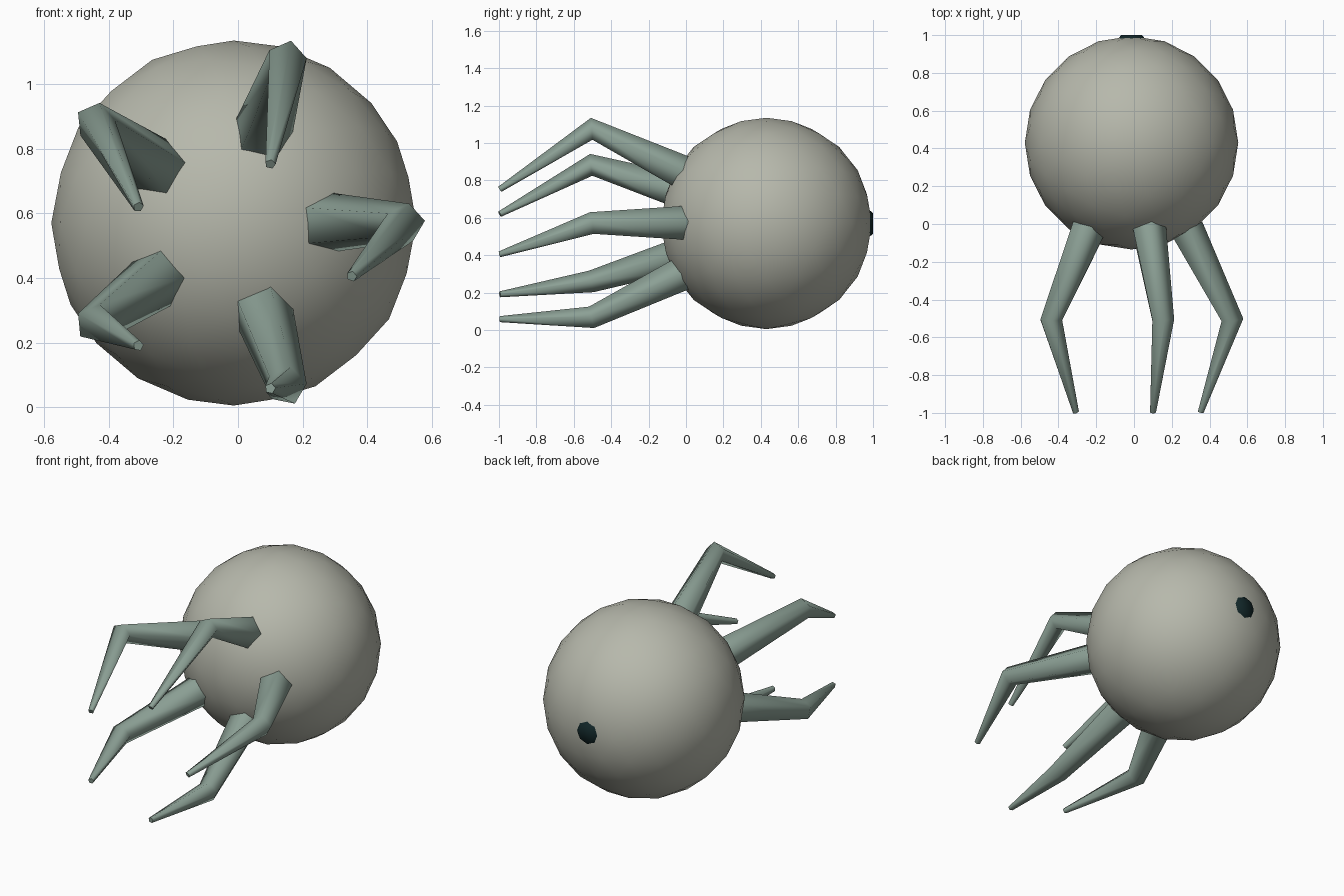
import bpy
import bmesh
from math import cos, sin, tau, radians
from mathutils import Vector

cube = bpy.data.objects.get("Cube")
if cube:
    bpy.data.objects.remove(cube, do_unlink=True)


def material(name, rgb):
    mat = bpy.data.materials.new(name)
    mat.use_nodes = True
    mat.diffuse_color = (*rgb, 1)
    mat.node_tree.nodes["Principled BSDF"].inputs["Base Color"].default_value = (*rgb, 1)
    return mat


pale_grey = material("pale_grey", (0.47, 0.48, 0.41))
sage_green = material("sage_green", (0.26, 0.35, 0.30))
dark_teal = material("dark_teal", (0.006, 0.02, 0.022))

CENTRE_X, CENTRE_Z = -0.013, 0.57


def finish(obj, name, mat, angle):
    obj.name = name
    obj.data.materials.append(mat)
    bpy.ops.object.select_all(action="DESELECT")
    obj.select_set(True)
    bpy.context.view_layer.objects.active = obj
    bpy.ops.object.shade_smooth_by_angle(angle=radians(angle))


# Round body
bpy.ops.mesh.primitive_ico_sphere_add(
    subdivisions=3, radius=0.565, location=(CENTRE_X, 0.43, CENTRE_Z))
finish(bpy.context.object, "body", pale_grey, 60)

# Dark spot at the back
bpy.ops.mesh.primitive_cone_add(
    vertices=8, radius1=0.085, radius2=0.055, depth=0.035,
    location=(CENTRE_X, 0.9825, CENTRE_Z), rotation=(radians(-90), 0, 0))
finish(bpy.context.object, "back_spot", dark_teal, 60)


def ring(bm, centre, direction, outward, radius, sides=5, twist=0.1):
    """Polygon across a direction, with one corner turned outward."""
    d = direction.normalized()
    u = (outward - d * outward.dot(d)).normalized()
    v = d.cross(u)
    return [bm.verts.new(centre + radius * (u * cos(t) + v * sin(t)))
            for t in (tau * k / sides + twist for k in range(sides))]


def leg(name, angle):
    outward = Vector((cos(angle), 0, sin(angle)))

    def joint(reach, y, z):
        return Vector((CENTRE_X, y, z)) + outward * reach

    base = joint(0.29, -0.03, CENTRE_Z)
    knee = joint(0.53, -0.505, CENTRE_Z)
    tip = joint(0.365, -0.995, 0.405)
    upper, lower = (knee - base).normalized(), (tip - knee).normalized()
    bm = bmesh.new()
    rings = [ring(bm, base, upper, outward, 0.095),
             ring(bm, knee, upper + lower, outward, 0.062),
             ring(bm, tip, lower, outward, 0.017)]
    for a, b in zip(rings, rings[1:]):
        for k in range(len(a)):
            n = (k + 1) % len(a)
            bm.faces.new((a[k], a[n], b[n], b[k]))
    bm.faces.new(rings[0])
    bm.faces.new(rings[-1])
    bmesh.ops.recalc_face_normals(bm, faces=bm.faces)
    mesh = bpy.data.meshes.new(name)
    bm.to_mesh(mesh)
    bm.free()
    obj = bpy.data.objects.new(name, mesh)
    bpy.context.collection.objects.link(obj)
    finish(obj, name, sage_green, 78)


# Five bent legs in a ring around the front
names = ["left_leg", "top_leg", "upper_right_leg", "lower_right_leg", "bottom_leg"]
for i, leg_name in enumerate(names):
    leg(leg_name, tau * i / len(names))
